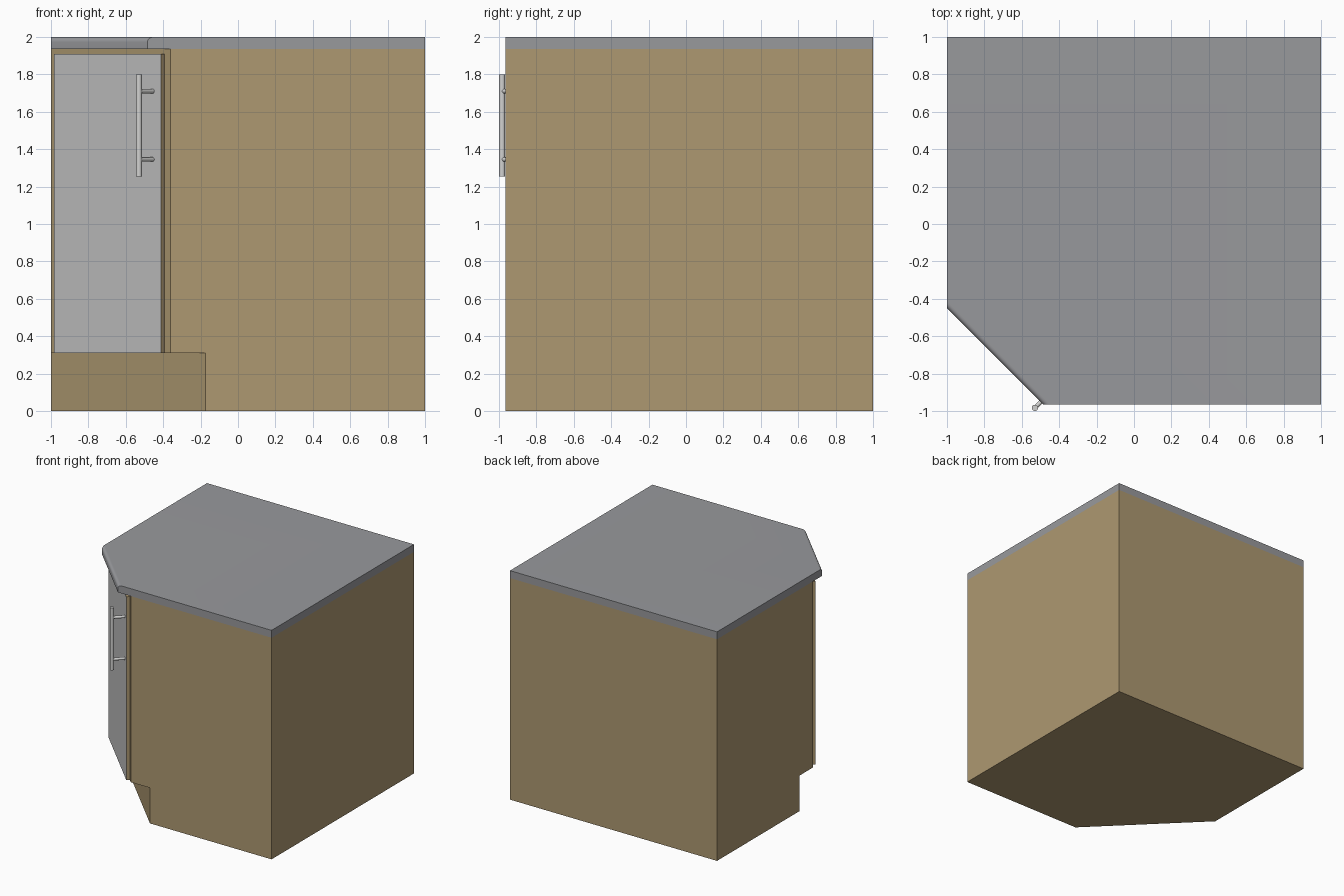
import bpy, bmesh, math
from mathutils import Vector

if "Cube" in bpy.data.objects:
    bpy.data.objects.remove(bpy.data.objects["Cube"])


def material(name, rgb):
    m = bpy.data.materials.new(name)
    m.diffuse_color = (*rgb, 1)
    m.use_nodes = True
    m.node_tree.nodes["Principled BSDF"].inputs["Base Color"].default_value = m.diffuse_color
    return m


TAN = material("tan wood", (0.42, 0.315, 0.165))
SLATE = material("grey worktop", (0.315, 0.32, 0.335))
PANEL = material("light grey door", (0.57, 0.57, 0.57))
METAL = material("handle metal", (0.64, 0.64, 0.63))

FRONT = -0.965
OUT = Vector((-1, -1, 0)).normalized()      # direction the diagonal door faces


def prism(name, points, z0, z1, *mats):
    """Extrude a flat outline from z0 to z1."""
    bm = bmesh.new()
    face = bm.faces.new([bm.verts.new((x, y, z0)) for x, y in points])
    top = bmesh.ops.extrude_face_region(bm, geom=[face])["geom"]
    for v in top:
        if isinstance(v, bmesh.types.BMVert):
            v.co.z = z1
    bmesh.ops.recalc_face_normals(bm, faces=bm.faces)
    me = bpy.data.meshes.new(name)
    bm.to_mesh(me)
    bm.free()
    for m in mats:
        me.materials.append(m)
    ob = bpy.data.objects.new(name, me)
    bpy.context.collection.objects.link(ob)
    return ob


def corner_outline(s):
    """Square plan with the front left corner cut along x + y = s."""
    return [(-1, 1), (-1, s + 1), (s - FRONT, FRONT), (1, FRONT), (1, 1)]


def rod(name, a, b, radius):
    a, b = Vector(a), Vector(b)
    bpy.ops.mesh.primitive_cylinder_add(vertices=24, radius=radius,
                                        depth=(b - a).length, location=(a + b) / 2)
    ob = bpy.context.object
    ob.name = name
    ob.rotation_euler = (b - a).to_track_quat('Z', 'Y').to_euler()
    ob.data.materials.append(METAL)
    bpy.ops.object.shade_smooth_by_angle(angle=math.radians(40))


# Recessed plinth and cabinet body
prism("plinth", corner_outline(-1.14), 0, 0.31, TAN)
prism("cabinet_body", corner_outline(-1.325), 0.31, 1.935, TAN)

# Worktop with the top of its diagonal edge rounded over
top = prism("worktop", corner_outline(-1.45), 1.935, 2.0, SLATE)
bm = bmesh.new()
bm.from_mesh(top.data)
edges = [e for e in bm.edges
         if all(v.co.z > 1.99 and abs(v.co.x + v.co.y + 1.45) < 1e-3 for v in e.verts)]
bmesh.ops.bevel(bm, geom=edges, offset=0.027, segments=6, profile=0.5, affect='EDGES')
bm.to_mesh(top.data)
bm.free()
bpy.ops.object.select_all(action='DESELECT')
top.select_set(True)
bpy.context.view_layer.objects.active = top
bpy.ops.object.shade_smooth_by_angle(angle=math.radians(30))

# Diagonal door: grey front, wooden edges
door = prism("door", [(-0.965, -0.36), (-0.985, -0.38), (-0.412, -0.953), (-0.392, -0.933)],
             0.31, 1.91, TAN, PANEL)
for f in door.data.polygons:
    f.material_index = 1 if f.normal.dot(OUT) > 0.9 else 0

# Bar handle on two posts
rod("handle_bar", (-0.53, -0.983, 1.255), (-0.53, -0.983, 1.80), 0.0165)
for i, z in enumerate((1.345, 1.71)):
    rod(f"handle_post_{i + 1}", (-0.53, -0.983, z), (-0.456, -0.909, z), 0.012)
